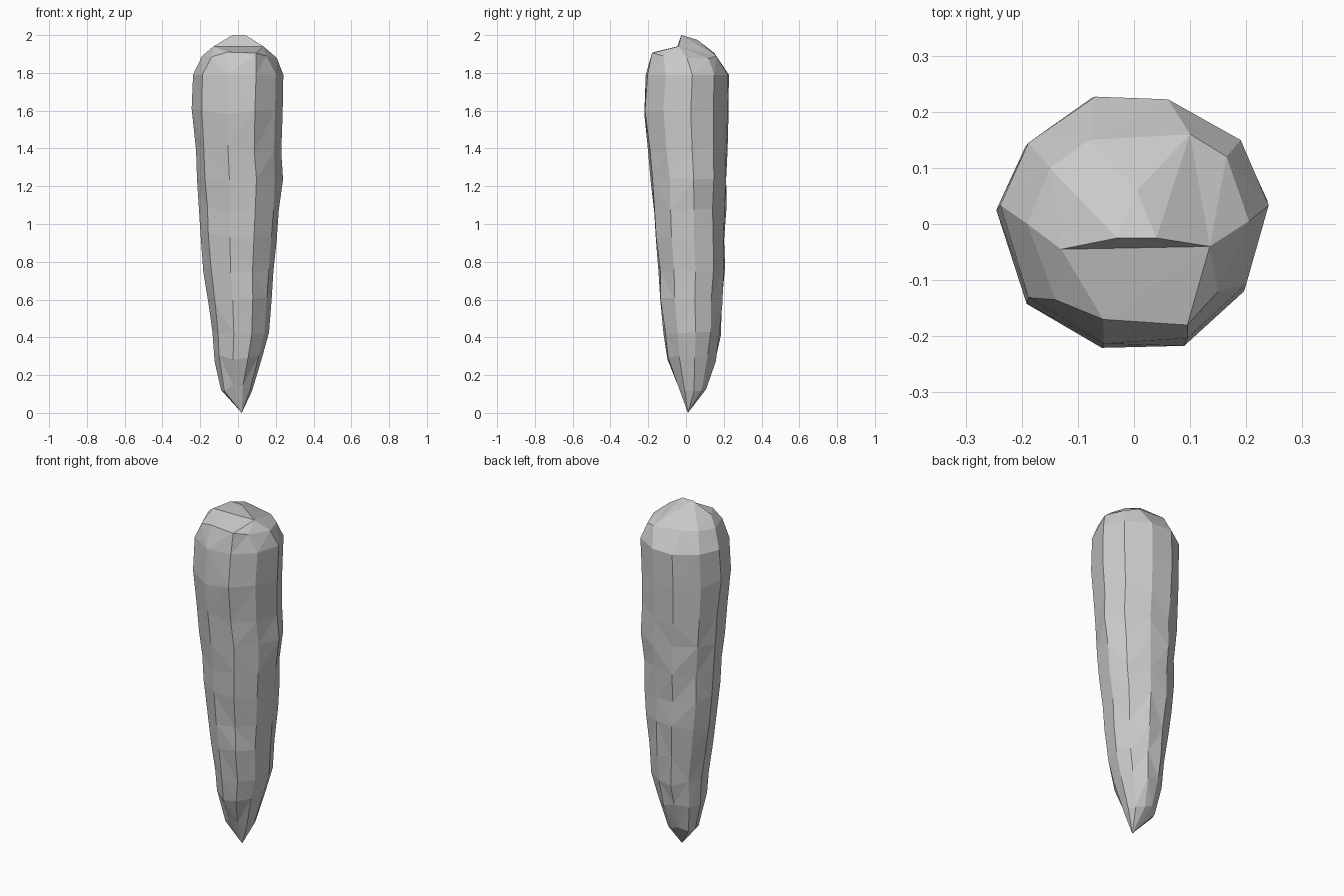
import bpy, bmesh, random
random.seed(4)

# Irregular ten-sided cross-section, counter-clockwise from +x
SECTION = [(0.24, 0.03), (0.19, 0.15), (0.06, 0.225), (-0.07, 0.23), (-0.19, 0.145),
           (-0.24, 0.03), (-0.19, -0.14), (-0.055, -0.225), (0.095, -0.215), (0.2, -0.115)]
# Height, then left / right / front / back limits of each ring
LEVELS = [(0.13, -0.09, 0.075, -0.045, 0.11), (0.29, -0.125, 0.13, -0.1, 0.158),
          (0.43, -0.138, 0.165, -0.118, 0.182), (0.59, -0.16, 0.18, -0.143, 0.192),
          (0.76, -0.185, 0.193, -0.15, 0.205), (0.93, -0.203, 0.208, -0.167, 0.205),
          (1.08, -0.21, 0.22, -0.175, 0.21), (1.23, -0.22, 0.235, -0.188, 0.215),
          (1.4, -0.228, 0.225, -0.205, 0.215), (1.6, -0.242, 0.233, -0.23, 0.22),
          (1.79, -0.238, 0.24, -0.216, 0.225)]
# Rounded shoulder below the crown
SHOULDER = [(0.205, 0.005, 1.88), (0.165, 0.12, 1.875), (0.1, 0.16, 1.89), (-0.08, 0.15, 1.905),
            (-0.15, 0.1, 1.9), (-0.19, 0.0, 1.89), (-0.14, -0.135, 1.885),
            (-0.055, -0.17, 1.91), (0.095, -0.18, 1.905), (0.15, -0.12, 1.89)]

bm = bmesh.new()


def ring(points):
    return [bm.verts.new(p) for p in points]


def bridge(lower, upper):
    n = len(lower)
    for i in range(n):
        j = (i + 1) % n
        bm.faces.new((lower[i], lower[j], upper[j], upper[i]))


# Tapered shaft
rings = []
for z, x0, x1, y0, y1 in LEVELS:
    last = z == LEVELS[-1][0]
    points = []
    for x, y in SECTION:
        k = 1 if last else random.uniform(0.97, 1.02)
        points.append(((x0 + x1) / 2 + x / 0.24 * (x1 - x0) / 2 * k,
                       (y0 + y1) / 2 + y / 0.228 * (y1 - y0) / 2 * k,
                       z + (0 if last else random.uniform(-0.02, 0.02))))
    rings.append(ring(points))
top = ring(SHOULDER)
rings.append(top)
for lower, upper in zip(rings, rings[1:]):
    bridge(lower, upper)

# Pointed end
tip = bm.verts.new((0.02, 0.01, 0))
for i in range(10):
    bm.faces.new((tip, rings[0][(i + 1) % 10], rings[0][i]))

# Crown with a stepped front ledge
a, b, c, d, e = ring([(-0.13, -0.045, 1.94), (0.135, -0.04, 1.94), (-0.03, -0.025, 2.0),
                      (0.04, -0.025, 2.0), (0.005, 0.06, 1.975)])
t = top
for f in [(t[7], t[8], b, a), (a, b, d, c), (t[5], t[6], a), (t[6], t[7], a),
          (t[8], t[9], b), (t[9], t[0], b), (t[0], t[1], b), (t[1], t[2], b),
          (b, t[2], d), (d, t[2], e), (c, d, e), (e, t[2], t[3]),
          (c, e, t[3]), (c, t[3], t[4]), (c, t[4], a), (a, t[4], t[5])]:
    bm.faces.new(f)

bmesh.ops.triangulate(bm, faces=bm.faces[:])
bmesh.ops.recalc_face_normals(bm, faces=bm.faces[:])
mesh = bpy.data.meshes.new("root_body")
bm.to_mesh(mesh)
bm.free()
bpy.context.collection.objects.link(bpy.data.objects.new("root_body", mesh))
